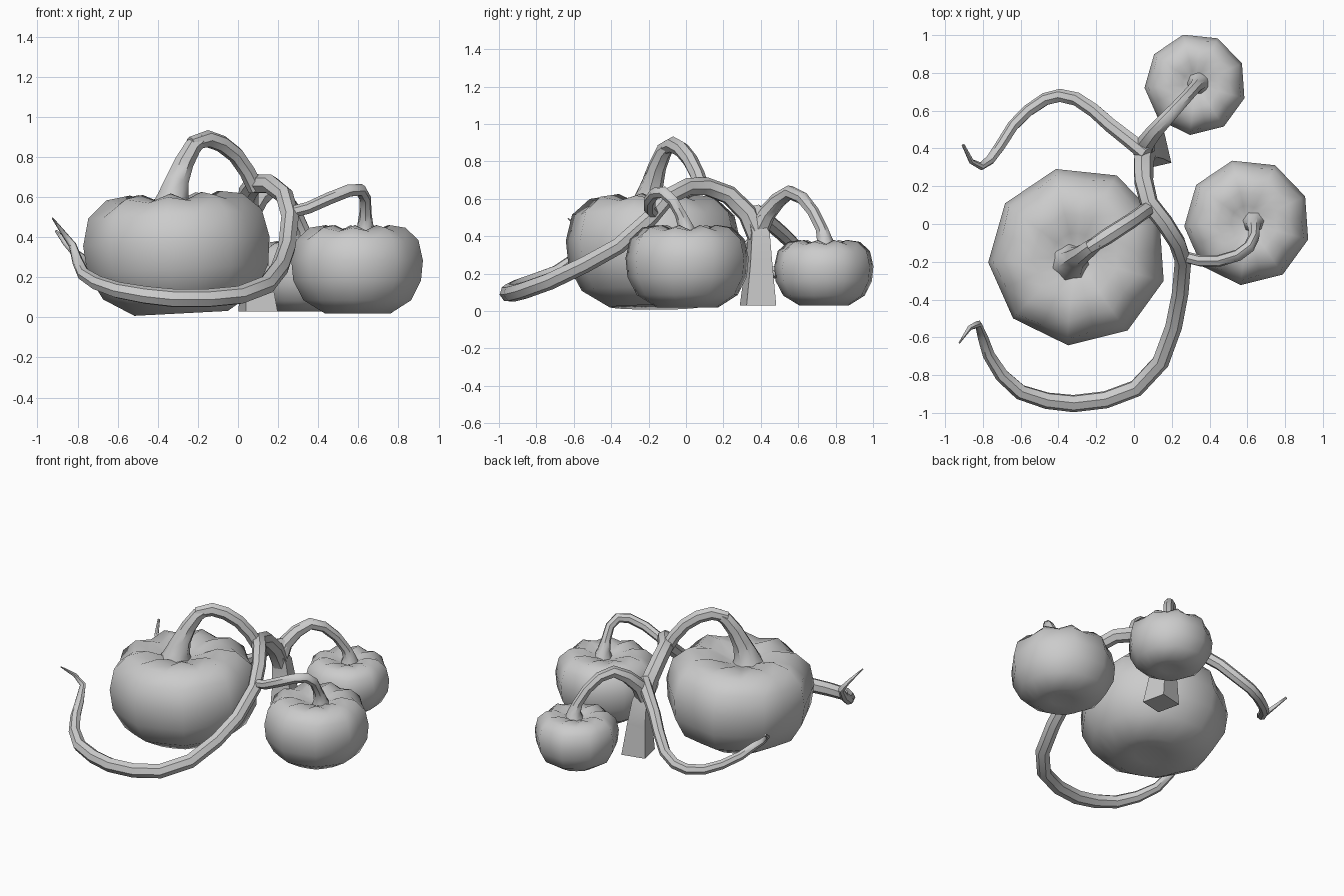
import bpy, bmesh, math
from mathutils import Vector, Matrix

cube = bpy.data.objects.get("Cube")
if cube:
    bpy.data.objects.remove(cube)

grey = bpy.data.materials.new("plain_grey")
grey.use_nodes = True
grey.diffuse_color = (0.6, 0.6, 0.6, 1)
grey.node_tree.nodes["Principled BSDF"].inputs["Base Color"].default_value = (0.6, 0.6, 0.6, 1)


def finish(bm, name, sharp=50):
    bmesh.ops.recalc_face_normals(bm, faces=bm.faces[:])
    mesh = bpy.data.meshes.new(name)
    bm.to_mesh(mesh)
    bm.free()
    mesh.materials.append(grey)
    obj = bpy.data.objects.new(name, mesh)
    bpy.context.collection.objects.link(obj)
    bpy.ops.object.select_all(action='DESELECT')
    obj.select_set(True)
    bpy.context.view_layer.objects.active = obj
    bpy.ops.object.shade_smooth_by_angle(angle=math.radians(sharp))
    return obj


def skin(bm, rings):
    """Bridge successive closed rings with quads and cap both ends."""
    n = len(rings[0])
    for a, b in zip(rings, rings[1:]):
        for i in range(n):
            j = (i + 1) % n
            bm.faces.new((a[i], a[j], b[j], b[i]))
    bm.faces.new(rings[0])
    bm.faces.new(rings[-1])


# Pumpkin profile: radius, height, groove depth, groove dip
PROFILE = [(.22, .03, .0, 0), (.5, .0, .03, 0), (.82, .15, .05, 0), (.97, .37, .06, 0),
           (1, .6, .06, 0), (.93, .83, .08, .01), (.73, .97, .09, .04),
           (.48, 1, .06, .06), (.26, .93, .02, .02), (.1, .88, 0, 0)]
LOBES = 9


def pumpkin(name, centre, radius, height, turn, tilt=0):
    bm = bmesh.new()
    rings = []
    for r, z, groove, dip in PROFILE:
        ring = []
        for i in range(LOBES * 2):
            a = math.radians(turn) + math.pi * i / LOBES
            g = i % 2
            d = radius * r * (1 - g * groove)
            ring.append(bm.verts.new((d * math.cos(a), d * math.sin(a), height * (z - g * dip))))
        rings.append(ring)
    skin(bm, rings)
    bm.transform(Matrix.Translation(centre) @ Matrix.Rotation(math.radians(tilt), 4, 'Y'))
    finish(bm, name)


def tube(name, path, sides=7):
    """Sweep a polygon along points given as x, y, z, radius."""
    bm = bmesh.new()
    pts = [Vector(p[:3]) for p in path]
    tangents = []
    for i in range(len(pts)):
        before = pts[i] - pts[max(i - 1, 0)]
        after = pts[min(i + 1, len(pts) - 1)] - pts[i]
        tangents.append((before.normalized() + after.normalized()).normalized())
    side = tangents[0].orthogonal().normalized()
    rings = []
    for i, (p, t) in enumerate(zip(pts, tangents)):
        if i:
            side = tangents[i - 1].rotation_difference(t) @ side
        other = t.cross(side)
        ring = []
        for k in range(sides):
            a = math.tau * k / sides
            ring.append(bm.verts.new(p + path[i][3] * (math.cos(a) * side + math.sin(a) * other)))
        rings.append(ring)
    skin(bm, rings)
    finish(bm, name)


# Pumpkins
pumpkin("large_pumpkin", (-.28, -.17, .02), .475, .6, 24, -3)
pumpkin("medium_pumpkin", (.6, .01, .02), .335, .44, 24)
pumpkin("small_pumpkin", (.325, .74, .03), .27, .35, 24)

# Four-sided root stump, wide at the ground
bm = bmesh.new()
rings = []
for x, y, z, r in [(.1, .385, .03, .115), (.085, .39, .25, .085), (.065, .39, .42, .068), (.05, .36, .5, .05)]:
    rings.append([bm.verts.new((x + r * math.cos(a), y + r * math.sin(a), z))
                  for a in (math.radians(-32 + 90 * k) for k in range(4))])
skin(bm, rings)
finish(bm, "root_stump", 30)

# Main vine, arching over from the stump and sweeping round the front
tube("main_vine", [
    (.06, .385, .4, .06), (.05, .33, .52, .055), (.05, .23, .62, .052), (.08, .11, .665, .05),
    (.16, .01, .665, .048), (.23, -.1, .61, .046), (.26, -.19, .5, .045), (.245, -.36, .35, .045),
    (.21, -.54, .25, .046), (.14, -.73, .16, .047), (.01, -.87, .11, .047), (-.15, -.93, .095, .047),
    (-.32, -.95, .095, .047), (-.46, -.935, .11, .045), (-.6, -.89, .135, .042),
    (-.7, -.8, .17, .038), (-.77, -.69, .215, .033), (-.8, -.6, .28, .028),
    (-.825, -.53, .36, .02), (-.87, -.55, .42, .013), (-.925, -.63, .495, .004)])

# Back vine, dropping behind the large pumpkin
tube("back_vine", [
    (.07, .37, .53, .045), (-.03, .45, .47, .042), (-.12, .52, .41, .04), (-.21, .6, .33, .038),
    (-.3, .66, .24, .037), (-.39, .68, .19, .036), (-.47, .66, .165, .035), (-.56, .6, .165, .033),
    (-.64, .52, .19, .031), (-.71, .41, .23, .029), (-.76, .34, .28, .026), (-.81, .305, .32, .021),
    (-.86, .33, .37, .014), (-.905, .42, .43, .008)])

# Arched branches that carry each pumpkin, and their flared stems
tube("large_branch", [
    (-.235, -.125, .865, .036), (-.15, -.07, .89, .044), (-.08, -.025, .865, .043),
    (-.01, .02, .81, .042), (.045, .06, .73, .041), (.09, .09, .64, .042)])
tube("large_stem", [
    (-.335, -.205, .53, .11), (-.325, -.2, .6, .08), (-.305, -.18, .68, .06),
    (-.27, -.155, .77, .05), (-.225, -.12, .85, .044), (-.18, -.09, .885, .035)])
tube("medium_branch", [
    (.25, -.17, .52, .03), (.35, -.195, .545, .031), (.45, -.195, .59, .032),
    (.55, -.165, .63, .032), (.61, -.12, .635, .032), (.635, -.07, .59, .03),
    (.635, -.03, .52, .031), (.635, 0, .45, .042), (.635, .01, .38, .07)])
tube("small_branch", [
    (.05, .385, .43, .058), (.065, .43, .52, .05), (.11, .49, .59, .044), (.17, .555, .635, .039),
    (.23, .62, .605, .035), (.285, .68, .53, .033), (.325, .725, .44, .033),
    (.34, .74, .385, .042), (.34, .745, .33, .065)])
